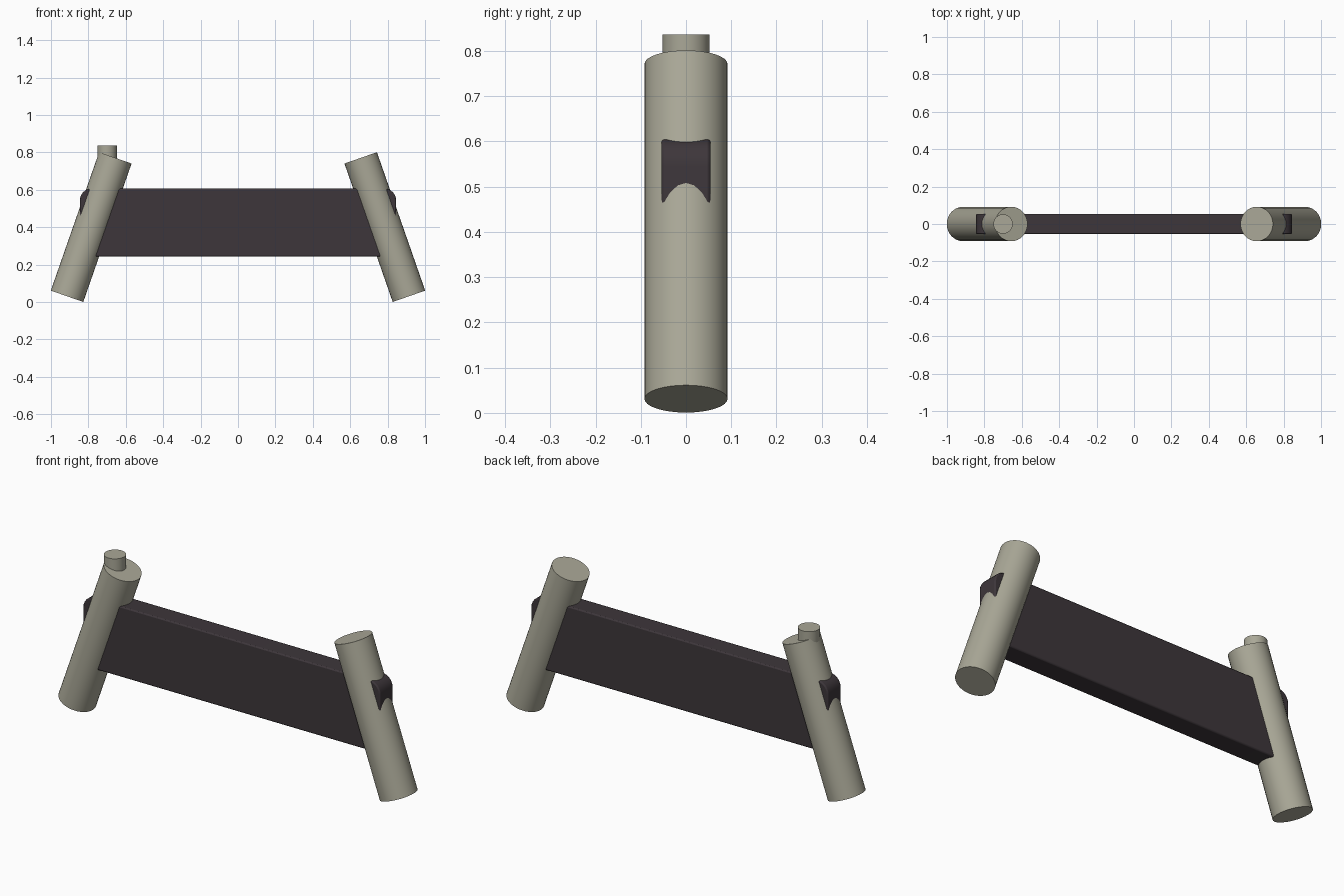
import bpy, bmesh, math
from mathutils import Vector

cube = bpy.data.objects.get("Cube")
if cube:
    bpy.data.objects.remove(cube, do_unlink=True)


def make_material(name, rgb):
    mat = bpy.data.materials.new(name)
    mat.use_nodes = True
    mat.diffuse_color = (*rgb, 1)
    mat.node_tree.nodes["Principled BSDF"].inputs["Base Color"].default_value = (*rgb, 1)
    return mat


stone = make_material("warm grey", (0.40, 0.39, 0.31))
dark = make_material("dark plum", (0.047, 0.037, 0.043))


def finish(obj, name, mat):
    obj.name = name
    obj.data.materials.clear()
    obj.data.materials.append(mat)
    bpy.ops.object.select_all(action="DESELECT")
    obj.select_set(True)
    bpy.context.view_layer.objects.active = obj
    bpy.ops.object.shade_smooth_by_angle(angle=math.radians(35))


def rod(name, start, end, radius, mat):
    """Capped cylinder between two points."""
    a, b = Vector(start), Vector(end)
    bpy.ops.mesh.primitive_cylinder_add(
        vertices=32, radius=radius, depth=(b - a).length, location=(a + b) / 2,
        rotation=(b - a).to_track_quat("Z", "Y").to_euler())
    finish(bpy.context.object, name, mat)


# Leaning end posts
for side, label in ((-1, "right"), (1, "left")):
    rod(label + "_post", (side * 0.914, 0, 0.031), (side * 0.656, 0, 0.771), 0.092, stone)

# Small peg on top of one post
rod("top_peg", (-0.70, 0, 0.72), (-0.70, 0, 0.836), 0.052, stone)

# Plank through both posts, with rounded end corners
mesh = bpy.data.meshes.new("plank")
bm = bmesh.new()
bmesh.ops.create_cube(bm, size=1)
bmesh.ops.scale(bm, vec=(1.69, 0.108, 0.362), verts=bm.verts)
bmesh.ops.translate(bm, vec=(0, 0, 0.425), verts=bm.verts)
corners = [e for e in bm.edges
           if abs(e.verts[0].co.y - e.verts[1].co.y) > 0.05]
bmesh.ops.bevel(bm, geom=corners, offset=0.06, segments=6, profile=0.5, affect="EDGES")
bm.to_mesh(mesh)
bm.free()
plank = bpy.data.objects.new("plank", mesh)
bpy.context.collection.objects.link(plank)
soften = plank.modifiers.new("soft edges", "BEVEL")
soften.width = 0.006
soften.segments = 2
soften.limit_method = "ANGLE"
soften.angle_limit = math.radians(50)
finish(plank, "plank", dark)
